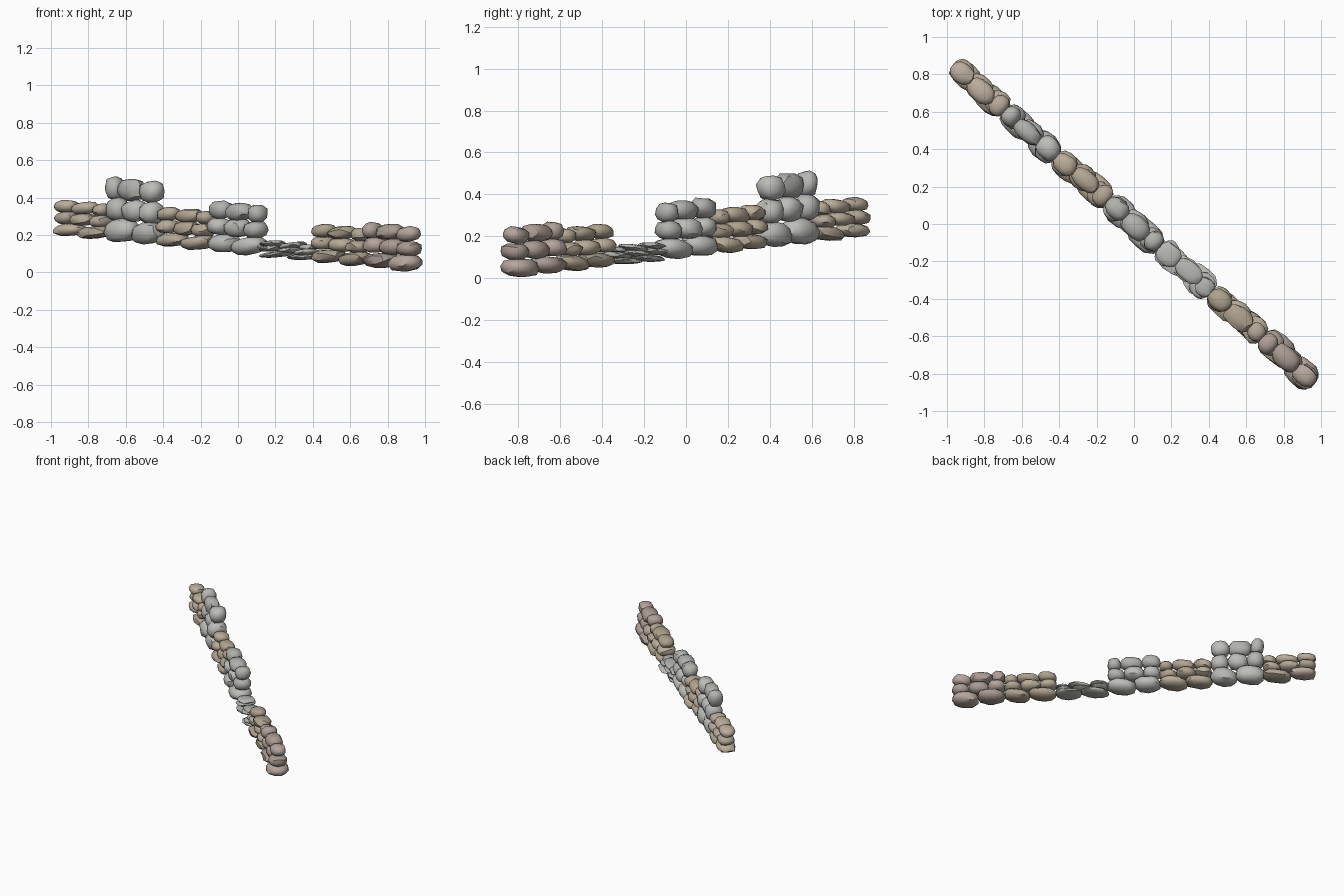
import bpy, bmesh, math, random
from mathutils import Vector, Matrix, noise

if "Cube" in bpy.data.objects:
    bpy.data.objects.remove(bpy.data.objects["Cube"])

random.seed(7)
ANGLE = math.atan2(-0.88, 1.0)
SEG = 0.367                      # length of one wall section
SLOPE = -0.2 / 2.57              # the footing falls from left to right

# colour, height of the section
BROWN, GREY, TAN, RED = (0.46, 0.39, 0.31), (0.47, 0.47, 0.45), (0.45, 0.38, 0.29), (0.43, 0.35, 0.31)
SECTIONS = [(BROWN, 0.185), (GREY, 0.335), (TAN, 0.205), (GREY, 0.265),
            (GREY, 0.085), (TAN, 0.20), (RED, 0.235)]
# per course: stone widths (shares), depth
COURSES = [([0.52, 0.48], 0.145), ([0.31, 0.37, 0.32], 0.13), ([0.24, 0.42, 0.34], 0.11)]


def stone_material(color, k):
    mat = bpy.data.materials.new("stone_%d" % k)
    mat.diffuse_color = (*color, 1)
    mat.use_nodes = True
    mat.node_tree.nodes["Principled BSDF"].inputs["Base Color"].default_value = mat.diffuse_color
    return mat


def add_stone(bm, center, size, mat_index):
    """Rounded, faceted rock that nearly fills its box."""
    geo = bmesh.ops.create_icosphere(bm, subdivisions=2, radius=1)
    spin = Matrix.Rotation(random.uniform(0, 6.28), 3, 'X') @ Matrix.Rotation(random.uniform(0, 6.28), 3, 'Z')
    tilt = Matrix.Rotation(random.uniform(-0.06, 0.06) - SLOPE * -1, 3, 'Y')
    seed = Vector((random.uniform(0, 50), random.uniform(0, 50), 0))
    for v in geo['verts']:
        p = spin @ v.co
        p /= sum(abs(c) ** 2.7 for c in p) ** (1 / 2.7)
        p *= 1 + 0.12 * noise.noise(p * 1.3 + seed)
        v.co = center + tilt @ Vector((p.x * size[0] / 2, p.y * size[1] / 2, p.z * size[2] / 2))
        for f in v.link_faces:
            f.material_index = mat_index


def build_section(i, color, height):
    bm = bmesh.new()
    x_start = (i - 3.5) * SEG
    row_h = height / 3
    for r, (shares, depth) in enumerate(COURSES):
        if random.random() < 0.5:
            shares = shares[::-1]
        x = x_start
        for s in shares:
            w = s * SEG
            cx = x + w / 2
            ground = 0.1 + SLOPE * cx
            h = row_h * random.uniform(1.02, 1.14)
            add_stone(bm, Vector((cx, random.uniform(-0.008, 0.008), ground + row_h * (r + 0.5) + 0.004)),
                      (w * 1.07, depth * random.uniform(0.92, 1.1), h), random.randrange(3))
            x += w
    mesh = bpy.data.meshes.new("wall_section_%d" % (i + 1))
    bm.to_mesh(mesh)
    bm.free()
    for k, f in enumerate((0.93, 1.0, 1.08)):
        mesh.materials.append(stone_material([c * f for c in color], k))
    obj = bpy.data.objects.new(mesh.name, mesh)
    obj.rotation_euler.z = ANGLE
    bpy.context.collection.objects.link(obj)
    bpy.context.view_layer.objects.active = obj
    obj.select_set(True)
    return obj


# seven stepped dry-stone wall sections along the diagonal
for i, (color, height) in enumerate(SECTIONS):
    build_section(i, color, height)
bpy.ops.object.shade_smooth_by_angle(angle=math.radians(40))
